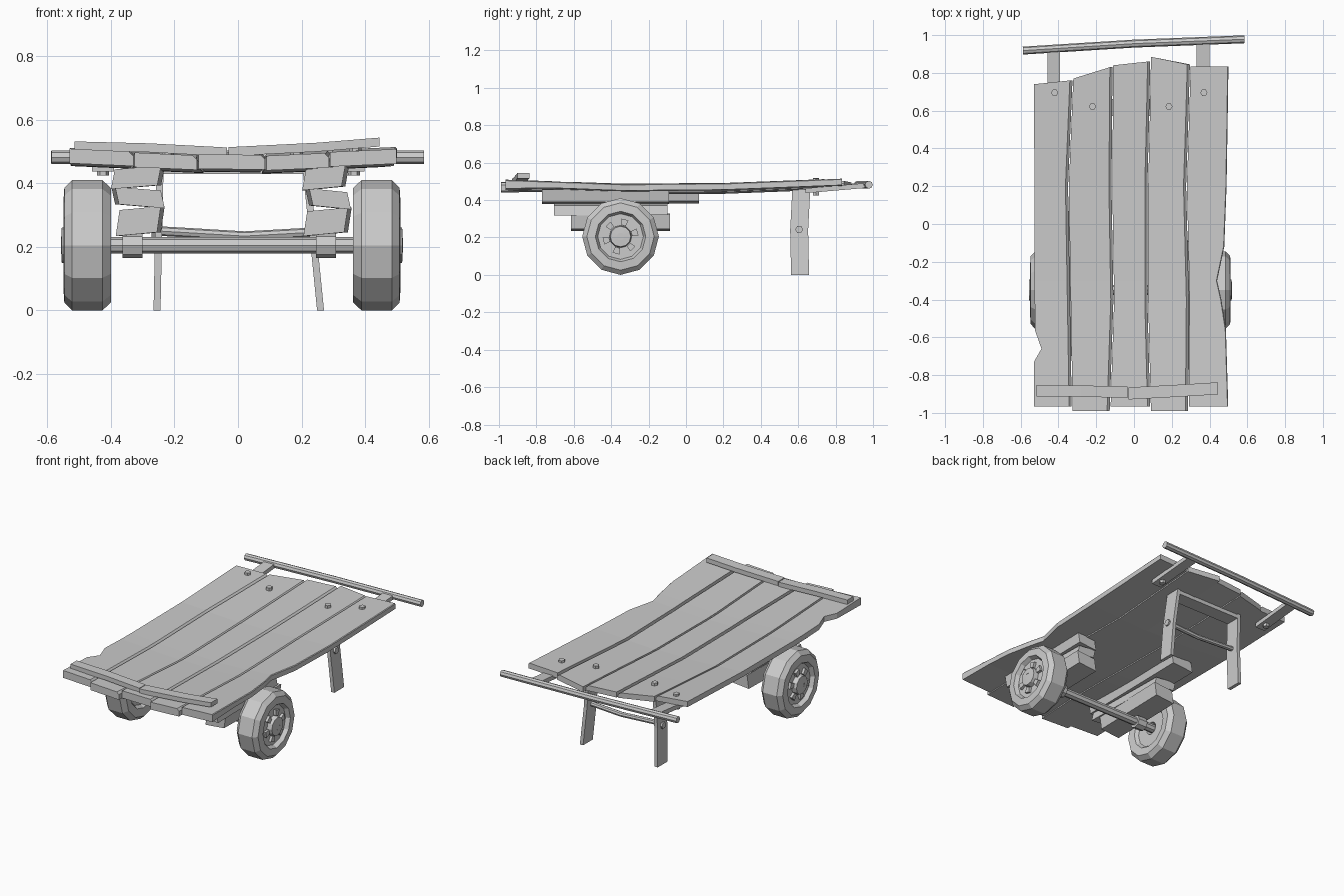
import bpy, bmesh, math
from mathutils import Vector, Matrix

cube = bpy.data.objects.get("Cube")
if cube:
    bpy.data.objects.remove(cube, do_unlink=True)

GREY = 0.6
mat = bpy.data.materials.new("weathered grey")
mat.use_nodes = True
mat.diffuse_color = (GREY, GREY, GREY, 1)
mat.node_tree.nodes["Principled BSDF"].inputs["Base Color"].default_value = (GREY, GREY, GREY, 1)


def loft(name, rings, closed=False):
    """Skin a row of equal rings; cap the ends unless the row is closed."""
    bm = bmesh.new()
    vs = [[bm.verts.new(p) for p in ring] for ring in rings]
    n = len(rings[0])
    pairs = list(zip(vs, vs[1:]))
    if closed:
        pairs.append((vs[-1], vs[0]))
    else:
        bm.faces.new(vs[0][::-1])
        bm.faces.new(vs[-1])
    for a, b in pairs:
        for i in range(n):
            j = (i + 1) % n
            bm.faces.new((a[i], a[j], b[j], b[i]))
    bmesh.ops.recalc_face_normals(bm, faces=bm.faces)
    mesh = bpy.data.meshes.new(name)
    bm.to_mesh(mesh)
    bm.free()
    mesh.materials.append(mat)
    ob = bpy.data.objects.new(name, mesh)
    bpy.context.scene.collection.objects.link(ob)
    return ob


def rod(name, points, r, sides=8):
    """Straight or bent rod through points."""
    d = (Vector(points[-1]) - Vector(points[0])).normalized()
    u = d.cross(Vector((0, 1, 0) if abs(d.z) > 0.9 else (0, 0, 1))).normalized()
    w = u.cross(d)
    ang = [math.tau * i / sides for i in range(sides)]
    return loft(name, [[Vector(p) + r * (u * math.cos(a) + w * math.sin(a)) for a in ang]
                       for p in points])


def board(name, points, wide, thick):
    """Rectangular board through points; wide and thick are half-size vectors."""
    w, t = Vector(wide), Vector(thick)
    return loft(name, [[Vector(p) - w - t, Vector(p) + w - t, Vector(p) + w + t, Vector(p) - w + t]
                       for p in points])


def interp(x, table):
    for (x0, v0), (x1, v1) in zip(table, table[1:]):
        if x <= x1:
            return v0 + (v1 - v0) * max(0, x - x0) / (x1 - x0)
    return table[-1][1]


# Sagging deck surface
SAG = [(-1, 0.487), (-0.7, 0.477), (-0.35, 0.465), (0.2, 0.468), (0.6, 0.483), (0.9, 0.495)]


def deck_z(x, y):
    return interp(y, SAG) + 0.022 * abs(x) / 0.5


# Deck planks: seams run along y, outer edges are chipped
seams = [
    [(-1, -0.53), (-0.73, -0.53), (-0.66, -0.49), (-0.56, -0.525), (1, -0.53)],
    [(-1, -0.325), (0.2, -0.345), (0.8, -0.32)],
    [(-1, -0.125), (-0.4, -0.105), (0.2, -0.115), (0.8, -0.11)],
    [(-1, 0.09), (-0.4, 0.075), (0.2, 0.075), (0.8, 0.09)],
    [(-1, 0.29), (-0.4, 0.295), (0.2, 0.28), (0.8, 0.3)],
    [(-1, 0.5), (-0.5, 0.485), (-0.3, 0.44), (-0.12, 0.478), (0.2, 0.49), (0.8, 0.5)],
]
fronts = [-0.965, -0.99, -0.965, -0.99, -0.965]
backs = [(0.74, 0.76), (0.77, 0.83), (0.84, 0.86), (0.885, 0.845), (0.835, 0.835)]
stations = [-0.73, -0.66, -0.56, -0.4, -0.3, -0.12, 0.2, 0.5]
for i in range(5):
    rings = []
    drop = 0.004 * (i % 2)
    for yl, yr in [(fronts[i],) * 2] + [(y, y) for y in stations] + [backs[i]]:
        xl, xr = interp(yl, seams[i]), interp(yr, seams[i + 1]) - (0.004 if i < 4 else 0)
        zl, zr = deck_z(xl, yl) - drop, deck_z(xr, yr) - drop
        thick = 0.046 if yl < -0.9 else 0.034
        chamfer = 0.014 if i < 4 else 0.004
        rings.append([(xl, yl, zl - thick), (xr, yr, zr - thick), (xr, yr, zr - chamfer),
                      (xr - chamfer, yr, zr), (xl, yl, zl)])
    loft(f"deck_plank_{i + 1}", rings)

# Front cleats on the deck
board("cleat_right", [(-0.515, -0.883, 0.518), (-0.28, -0.885, 0.512), (-0.035, -0.89, 0.499)],
      (0, 0.03, 0), (0, 0, 0.014))
board("cleat_left", [(-0.03, -0.897, 0.5), (0.25, -0.882, 0.514), (0.445, -0.87, 0.53)],
      (0, 0.032, 0), (0, 0, 0.014))

# Deck bolts
for i, (x, y) in enumerate([(-0.42, 0.695), (-0.22, 0.622), (0.185, 0.622), (0.37, 0.695)]):
    z = deck_z(x, y)
    rod(f"deck_bolt_{i + 1}", [(x, y, z - 0.01), (x, y, z + 0.013)], 0.019, 6)

# Push handle and its arms
rod("handle_bar", [(-0.588, 0.918, 0.482), (0, 0.955, 0.482), (0.585, 0.978, 0.482)], 0.021)
for name, x, end in (("right", -0.425, 0.925), ("left", 0.365, 0.965)):
    board(f"handle_arm_{name}", [(x, 0.64, 0.45), (x, end, 0.478)], (0.034, 0, 0), (0, 0, 0.013))
    rod(f"arm_bolt_{name}", [(x, 0.695, 0.425), (x, 0.695, 0.46)], 0.019, 6)

# Rear legs with a top rail, a sagging stretcher and bolts
for name, s, foot, top in (("right", -1, -0.255, -0.245), ("left", 1, 0.26, 0.212)):
    mid = (foot + top) / 2
    board(f"leg_{name}", [(foot, 0.61, 0), (mid, 0.605, 0.24), (top, 0.617, 0.465)],
          (0, 0.048, 0), (0.011, 0, 0))
    rod(f"leg_bolt_{name}", [(mid, 0.605, 0.243), (mid + s * 0.022, 0.605, 0.243)], 0.021, 6)
rod("leg_stretcher", [(-0.25, 0.605, 0.25), (-0.13, 0.605, 0.243), (0.02, 0.605, 0.234),
                      (0.13, 0.605, 0.24), (0.235, 0.605, 0.246)], 0.015)
board("leg_top_rail", [(-0.25, 0.617, 0.442), (0.215, 0.617, 0.442)], (0, 0.045, 0), (0, 0, 0.012))

# Stacked spacer blocks over the axle: x centre, half width, y range, z range
stacks = {
    "right": [(-0.308, 0.065, -0.6, -0.085, 0.24, 0.322), (-0.315, 0.072, -0.66, -0.1, 0.328, 0.383),
              (-0.315, 0.073, -0.7, 0.07, 0.388, 0.45)],
    "left": [(0.282, 0.064, -0.615, -0.085, 0.24, 0.318), (0.284, 0.06, -0.705, -0.1, 0.324, 0.378),
             (0.276, 0.062, -0.77, -0.09, 0.384, 0.45)],
}
for name, tiers in stacks.items():
    for i, (x, hw, y0, y1, z0, z1) in enumerate(tiers):
        zc, hz = (z0 + z1) / 2, (z1 - z0) / 2
        lean = 0.006 * (-1) ** i
        board(f"spacer_{name}_{i + 1}", [(x - lean, y0, zc), (x + lean, y1, zc)],
              (hw, 0, lean), (lean, 0, hz))

# Axle and collars
AY, AZ, R = -0.35, 0.205, 0.205
rod("axle", [(-0.45, AY, AZ), (0.42, AY, AZ)], 0.026)
for name, x in (("right", -0.332), ("left", 0.277)):
    rod(f"axle_clamp_{name}", [(x - 0.032, AY, AZ), (x + 0.032, AY, AZ)], 0.04)

# Wheels: (radius, outward offset) profile turned around x
profile = [(0.04, -0.05), (0.115, -0.05), (0.13, -0.07), (0.18, -0.075), (R, -0.048), (R, 0.048),
           (0.18, 0.072), (0.135, 0.075), (0.122, 0.05), (0.06, 0.05), (0.055, 0.08), (0.02, 0.082)]


def turn(r, x, a):
    return (x, AY + r * math.sin(a), AZ + r * math.cos(a))


for name, s, cx in (("right", -1, -0.475), ("left", 1, 0.437)):
    loft(f"wheel_{name}", [[turn(r, cx + s * o, math.tau * k / 12) for r, o in profile]
                           for k in range(12)], closed=True)
    rod(f"hub_cap_{name}", [(cx, AY, AZ), (cx + s * 0.081, AY, AZ)], 0.03, 12)
    # Raised rim lugs
    for k in range(6):
        a = math.tau * (k + 0.25) / 6
        loft(f"rim_lug_{name}_{k + 1}",
             [[turn(r, cx + s * o, a + d) for r, d in
               ((0.062, -0.2), (0.096, -0.2), (0.096, 0.2), (0.062, 0.2))]
              for o in (0.045, 0.066)])
